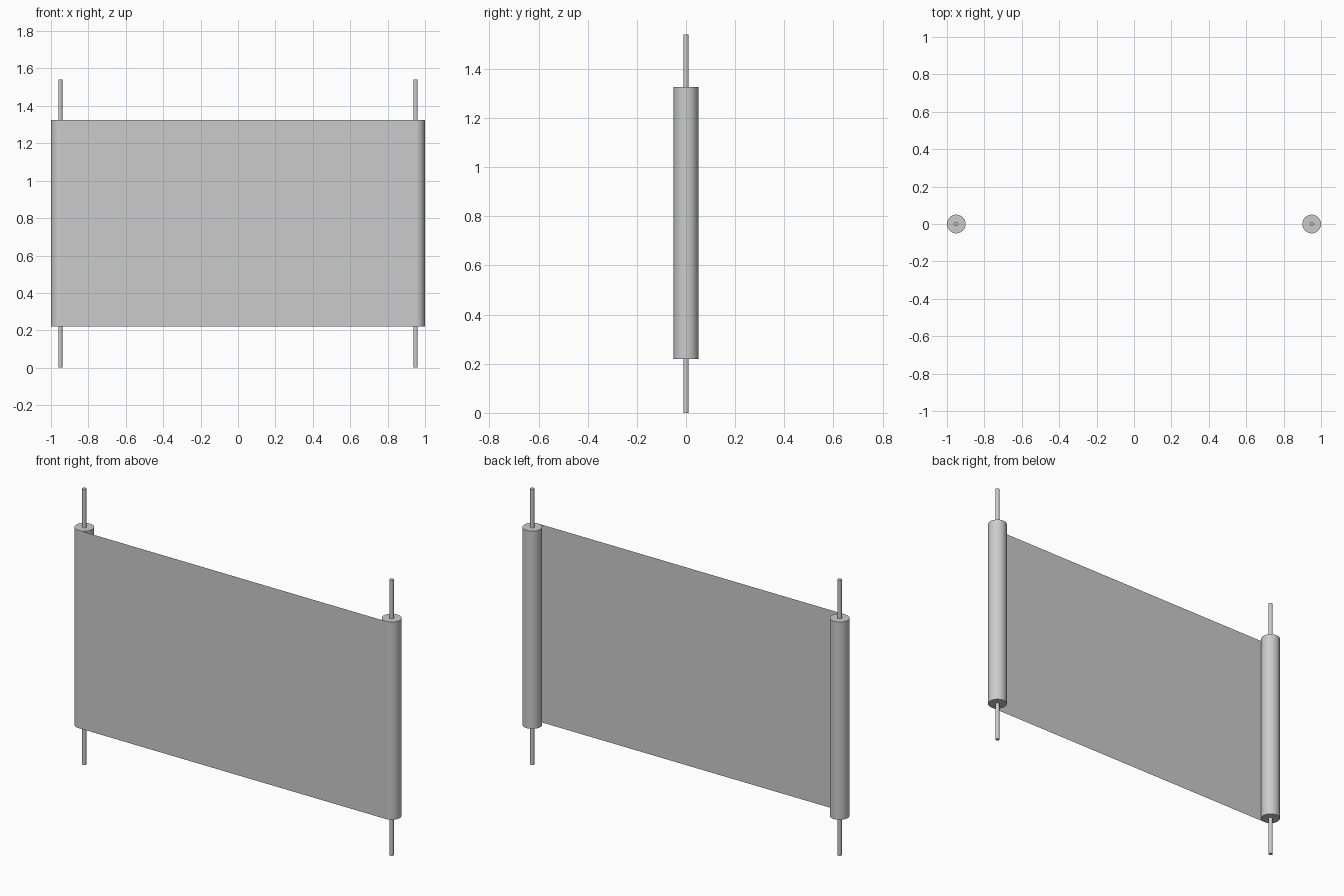
import bpy
import math

cube = bpy.data.objects.get("Cube")
if cube:
    bpy.data.objects.remove(cube, do_unlink=True)

HEIGHT = 1.54
LOW, HIGH = 0.22, 1.325
ROLL_X, ROLL_R, ROD_R = 0.95, 0.05, 0.011

grey = bpy.data.materials.new("plain grey")
grey.use_nodes = True
colour = (0.6, 0.6, 0.6, 1)
grey.diffuse_color = colour
grey.node_tree.nodes["Principled BSDF"].inputs["Base Color"].default_value = colour


def cylinder(name, x, radius, bottom, top, sides):
    bpy.ops.mesh.primitive_cylinder_add(
        vertices=sides, radius=radius, depth=top - bottom,
        location=(x, 0, (bottom + top) / 2))
    obj = bpy.context.object
    obj.name = name
    obj.data.materials.append(grey)
    bpy.ops.object.shade_smooth_by_angle(angle=math.radians(40))


# Rolled ends, each wound on a thin rod
for side, x in (("left", ROLL_X), ("right", -ROLL_X)):
    cylinder(side + "_roll", x, ROLL_R, LOW, HIGH, 48)
    cylinder(side + "_rod", x, ROD_R, 0, HEIGHT, 24)

# Open sheet stretched across the front of both rolls
bpy.ops.mesh.primitive_plane_add(
    size=1, location=(0, -ROLL_R, (LOW + HIGH) / 2),
    rotation=(math.radians(90), 0, 0))
sheet = bpy.context.object
sheet.name = "open_sheet"
sheet.scale = (2 * ROLL_X, HIGH - LOW, 1)
sheet.data.materials.append(grey)
